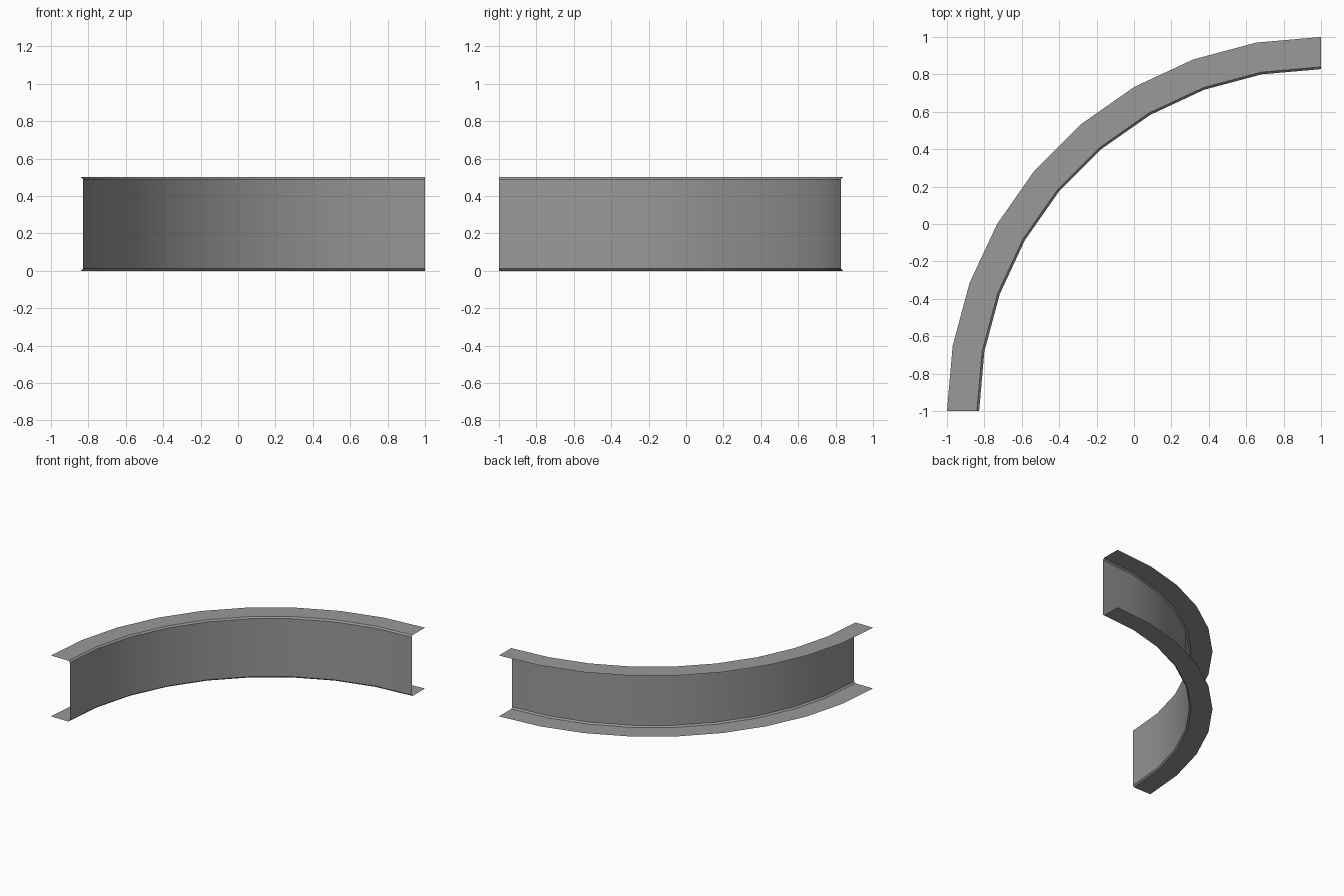
import bpy, bmesh, math
from mathutils import Vector

cube = bpy.data.objects.get("Cube")
if cube:
    bpy.data.objects.remove(cube)

CENTRE = Vector((1, -1, 0))
OUTER, LIP, WEB = 2.0, 1.84, 1.828
HEIGHT, CHAMFER, STEPS = 0.5, 0.012, 9

steel = bpy.data.materials.new("grey_steel")
steel.use_nodes = True
colour = (0.32, 0.32, 0.32, 1)
steel.diffuse_color = colour
steel.node_tree.nodes["Principled BSDF"].inputs["Base Color"].default_value = colour

# Sheet channel section: top flange, chamfer, web, chamfer, bottom flange
upper = [(OUTER, HEIGHT), (LIP, HEIGHT), (WEB, HEIGHT - CHAMFER)]
section = upper + [(r, HEIGHT - z) for r, z in reversed(upper)]

# Sweep the section through a quarter circle
bm = bmesh.new()
verts = [bm.verts.new(CENTRE + Vector((-r, 0, z))) for r, z in section]
edges = [bm.edges.new(pair) for pair in zip(verts, verts[1:])]
bmesh.ops.spin(bm, geom=verts + edges, cent=CENTRE, axis=(0, 0, 1),
               angle=-math.pi / 2, steps=STEPS, use_duplicate=False)

# Top flange faces up, web faces the centre of the curve
bm.normal_update()
top = max(bm.faces, key=lambda f: f.calc_center_median().z)
if top.normal.z < 0:
    bmesh.ops.reverse_faces(bm, faces=bm.faces[:])

mesh = bpy.data.meshes.new("curved_channel")
bm.to_mesh(mesh)
bm.free()
mesh.materials.append(steel)
channel = bpy.data.objects.new("curved_channel", mesh)
bpy.context.collection.objects.link(channel)

# Smooth along the curve, sharp at the folds
bpy.ops.object.select_all(action='DESELECT')
channel.select_set(True)
bpy.context.view_layer.objects.active = channel
bpy.ops.object.shade_smooth_by_angle(angle=math.radians(30))
